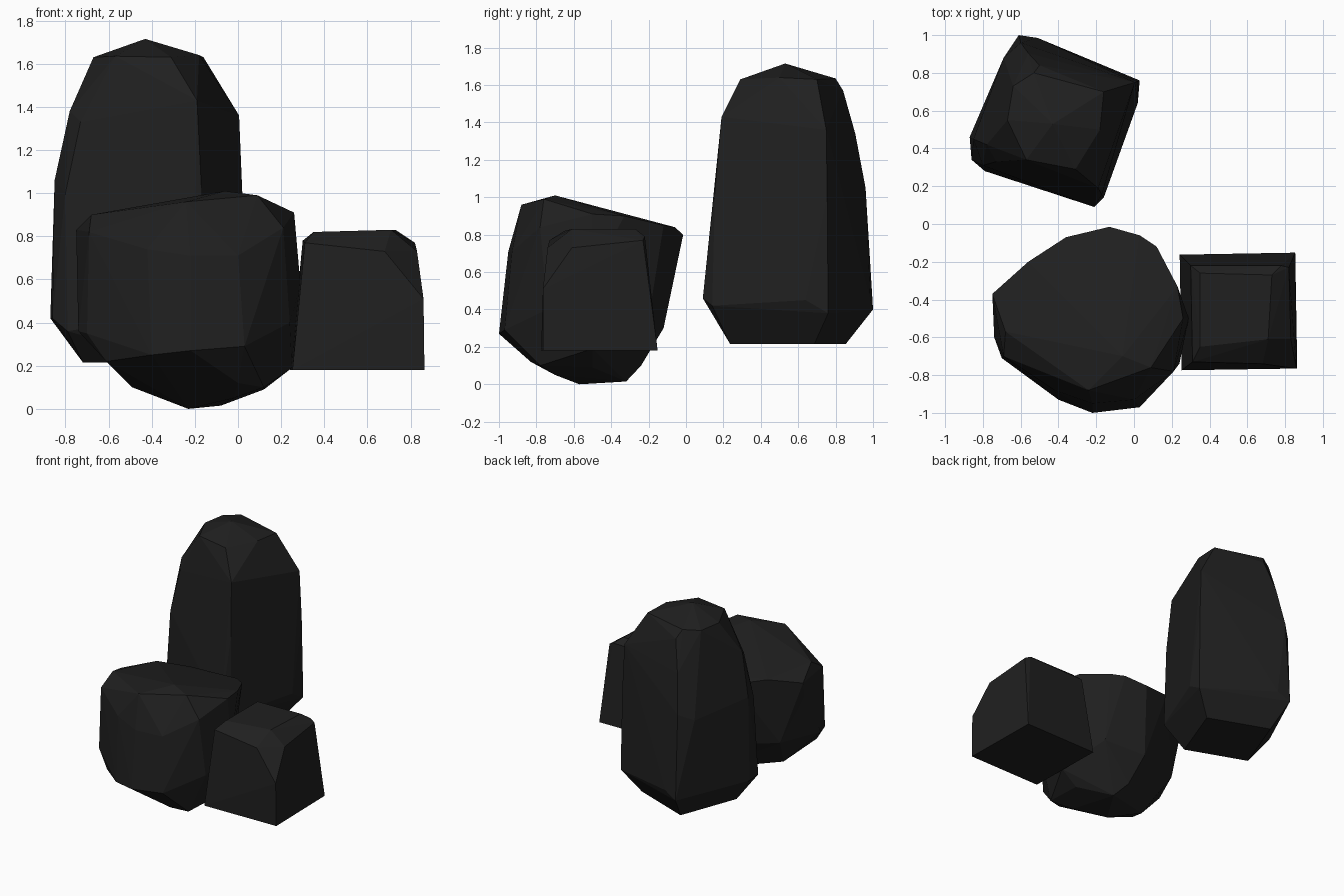
import bpy, bmesh, math

default_cube = bpy.data.objects.get("Cube")
if default_cube:
    bpy.data.objects.remove(default_cube, do_unlink=True)

# Single dark stone colour
stone = bpy.data.materials.new("charcoal stone")
stone.use_nodes = True
colour = (0.014, 0.014, 0.014, 1)
stone.diffuse_color = colour
shader = next(n for n in stone.node_tree.nodes if n.type == 'BSDF_PRINCIPLED')
shader.inputs["Base Color"].default_value = colour
shader.inputs["Roughness"].default_value = 0.9


def make_rock(name, *contours):
    """Wrap stacked contours in a faceted convex stone."""
    bm = bmesh.new()
    for contour in contours:
        for point in contour:
            bm.verts.new(point)
    bmesh.ops.convex_hull(bm, input=list(bm.verts), use_existing_faces=False)
    loose = [v for v in bm.verts if not v.link_faces]
    bmesh.ops.delete(bm, geom=loose, context='VERTS')
    bmesh.ops.dissolve_limit(bm, angle_limit=math.radians(3),
                             verts=list(bm.verts), edges=list(bm.edges))
    bmesh.ops.recalc_face_normals(bm, faces=list(bm.faces))
    mesh = bpy.data.meshes.new(name)
    bm.to_mesh(mesh)
    bm.free()
    mesh.materials.append(stone)
    rock = bpy.data.objects.new(name, mesh)
    bpy.context.scene.collection.objects.link(rock)
    return rock


def turned_square(centre_x, centre_y, height, half, degrees):
    """Corners of a level square turned about its centre."""
    reach = half * math.sqrt(2)
    corners = []
    for quarter in range(4):
        angle = math.radians(degrees + 45) + quarter * math.pi / 2
        corners.append((centre_x + reach * math.cos(angle),
                        centre_y + reach * math.sin(angle), height))
    return corners


# Tall rock: turned square foot, steep sides, many-sided crown with a blunt peak
tall_foot = turned_square(-0.41, 0.545, 0.215, 0.24, -20.5)
tall_belly = [
    (-.61, 1, .4), (-.51, .985, .45), (.03, .76, .38), (.02, .64, .45),
    (-.16, .14, .42), (-.21, .09, .46), (-.79, .28, .36),
    (-.86, .34, .42), (-.87, .46, .42),
]
tall_waist = [
    (-.85, .45, 1.06), (-.8, .31, 1), (-.17, .155, 1.03),
    (.02, .755, 1), (-.6, .96, 1.05), (-.69, .88, 1),
]
tall_shoulder = [
    (-.78, .42, 1.38), (-.73, .33, 1.33), (-.19, .19, 1.43),
    (.005, .75, 1.36), (-.56, .905, 1.34), (-.5, .84, 1.57),
]
tall_crown = [
    (-.64, .73, 1.63), (-.53, .8, 1.635), (-.16, .7, 1.63),
    (-.18, .5, 1.64), (-.31, .29, 1.63), (-.57, .34, 1.635),
    (-.67, .55, 1.63), (-.43, .53, 1.715),
]
make_rock("tall_rock", tall_foot, tall_belly, tall_waist, tall_shoulder, tall_crown)

# Round rock: sloping top rim, wide belly and rounded underside
top_rim = [
    (-.24, -.88, .96), (-.06, -.7, 1.01), (.09, -.76, .99),
    (.26, -.5, .91), (.23, -.33, .9), (.12, -.12, .85),
    (.03, -.06, .84), (-.13, -.015, .8), (-.36, -.07, .83),
    (-.56, -.2, .87), (-.75, -.37, .83), (-.68, -.57, .9),
]
belly = [
    (-.69, -.7, .82), (-.42, -.88, .74), (-.22, -.95, .71),
    (0, -.93, .71), (.21, -.78, .84), (.29, -.5, .57),
    (.24, -.74, .4), (.03, -.97, .29), (-.22, -1, .27),
    (-.4, -.93, .25), (-.7, -.71, .35), (-.74, -.6, .36),
    (-.74, -.4, .72), (-.6, -.3, .35), (-.2, -.12, .3), (.1, -.2, .35),
]
underside = [
    (-.61, -.74, .22), (-.49, -.5, .1), (0, -.83, .12),
    (.12, -.78, .1), (-.02, -.7, .05), (-.23, -.57, 0),
    (-.08, -.32, .015), (.12, -.5, .09), (.25, -.5, .19),
    (-.15, -.24, .1),
]
make_rock("round_rock", top_rim, belly, underside)

# Small block: square foot with a clipped, uneven top
foot = turned_square(0.553, -0.463, 0.18, 0.306, 1)
shoulder = [
    (.86, -.765, .51), (.68, -.74, .73), (.31, -.73, .77),
    (.83, -.61, .73), (.82, -.23, .77), (.3, -.22, .78),
]
crown = [
    (.35, -.65, .82), (.35, -.26, .82), (.71, -.61, .83),
    (.73, -.27, .83), (.78, -.22, .79),
]
make_rock("small_block", foot, shoulder, crown)
